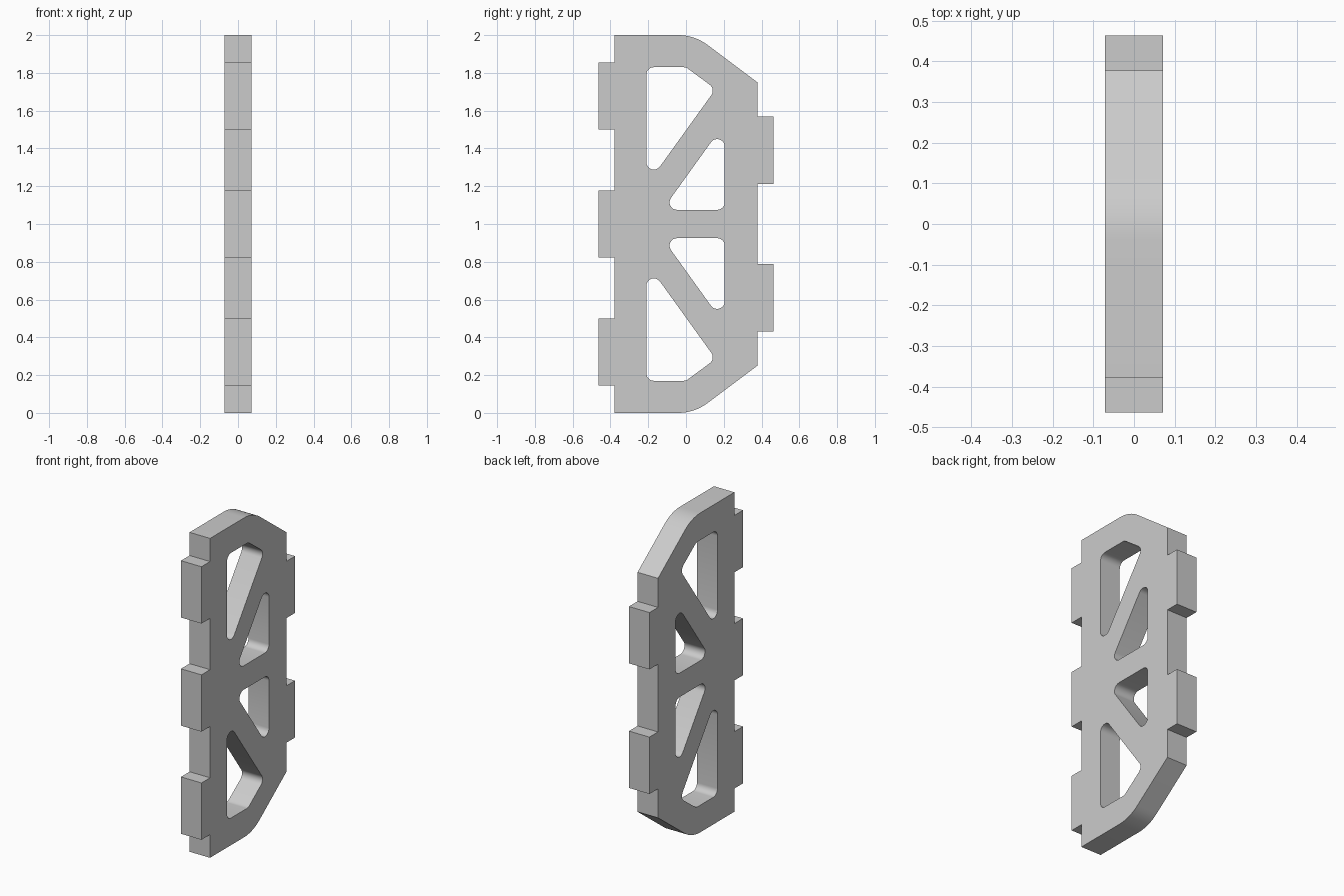
import bpy
import bmesh
import math
from mathutils import Matrix, Vector

if "Cube" in bpy.data.objects:
    bpy.data.objects.remove(bpy.data.objects["Cube"], do_unlink=True)

HALF_THICK = 0.071
EDGE, TAB_EDGE = 0.378, 0.463     # panel edge and tab tip, measured across
TAB_HALF = 0.178                  # half the height of a tab
HOLE_R, SHOULDER_R = 0.04, 0.26


def rounded(corners, steps=8):
    """Turn (y, z, radius) corners into a loop with true arc fillets."""
    loop = []
    for i, (y, z, r) in enumerate(corners):
        p = Vector((y, z))
        if r == 0:
            loop.append(p)
            continue
        a = (Vector(corners[i - 1][:2]) - p).normalized()
        b = (Vector(corners[(i + 1) % len(corners)][:2]) - p).normalized()
        half = a.angle(b) / 2
        centre = p + (a + b).normalized() * (r / math.sin(half))
        start = p + a * (r / math.tan(half)) - centre
        end = p + b * (r / math.tan(half)) - centre
        sweep = start.angle(end)
        for k in range(steps + 1):
            t = sweep * k / steps
            loop.append(centre + (start * math.sin(sweep - t)
                                  + end * math.sin(t)) / math.sin(sweep))
    return loop


def mirrored(loop):
    return [Vector((p.x, 2 - p.y)) for p in loop]


def tabs(side, centres, up):
    """Corners of the square tabs along one long edge, sharp."""
    pts = []
    for c in centres:
        lo, hi = c - up * TAB_HALF, c + up * TAB_HALF
        pts += [(side * EDGE, lo, 0), (side * TAB_EDGE, lo, 0),
                (side * TAB_EDGE, hi, 0), (side * EDGE, hi, 0)]
    return pts


# Outer profile: straight tabbed front, sloped shoulders at the back
outline = rounded(
    [(-EDGE, 0, 0), (0.045, 0, SHOULDER_R), (EDGE, 0.25, 0)]
    + tabs(1, (0.61, 1.39), 1)
    + [(EDGE, 1.75, 0), (0.045, 2, SHOULDER_R), (-EDGE, 2, 0)]
    + tabs(-1, (1.677, 1, 0.323), -1))

# Truss openings of the upper half, mirrored to the lower half
end_hole = rounded([(-0.21, 1.204, HOLE_R), (0.157, 1.714, HOLE_R),
                    (0, 1.83, HOLE_R), (-0.21, 1.83, HOLE_R)])
middle_hole = rounded([(-0.125, 1.075, HOLE_R), (0.205, 1.075, HOLE_R),
                       (0.205, 1.534, HOLE_R)])
holes = [end_hole, middle_hole, mirrored(end_hole), mirrored(middle_hole)]

# Filled and extruded profile curve
curve = bpy.data.curves.new("panel_profile", "CURVE")
curve.dimensions = "2D"
curve.fill_mode = "BOTH"
curve.extrude = HALF_THICK
for loop in [outline] + holes:
    spline = curve.splines.new("POLY")
    spline.points.add(len(loop) - 1)
    for point, p in zip(spline.points, loop):
        point.co = (p.x, p.y, 0, 1)
    spline.use_cyclic_u = True
profile = bpy.data.objects.new("panel_profile", curve)
bpy.context.collection.objects.link(profile)
bpy.context.view_layer.update()
graph = bpy.context.evaluated_depsgraph_get()
mesh = bpy.data.meshes.new_from_object(profile.evaluated_get(graph))
bpy.data.objects.remove(profile, do_unlink=True)

# Stand the panel upright: profile x -> y, profile y -> z
mesh.transform(Matrix(((0, 0, 1, 0), (1, 0, 0, 0), (0, 1, 0, 0), (0, 0, 0, 1))))
bm = bmesh.new()
bm.from_mesh(mesh)
bmesh.ops.remove_doubles(bm, verts=bm.verts, dist=0.0001)
bmesh.ops.recalc_face_normals(bm, faces=bm.faces)
bm.to_mesh(mesh)
bm.free()

# Plain grey material
grey = bpy.data.materials.new("light_grey")
grey.use_nodes = True
colour = (0.6, 0.6, 0.6, 1)
grey.diffuse_color = colour
grey.node_tree.nodes["Principled BSDF"].inputs["Base Color"].default_value = colour
mesh.materials.clear()
mesh.materials.append(grey)

panel = bpy.data.objects.new("tabbed_truss_panel", mesh)
bpy.context.collection.objects.link(panel)
bpy.ops.object.select_all(action="DESELECT")
panel.select_set(True)
bpy.context.view_layer.objects.active = panel
bpy.ops.object.shade_smooth_by_angle(angle=math.radians(30))
